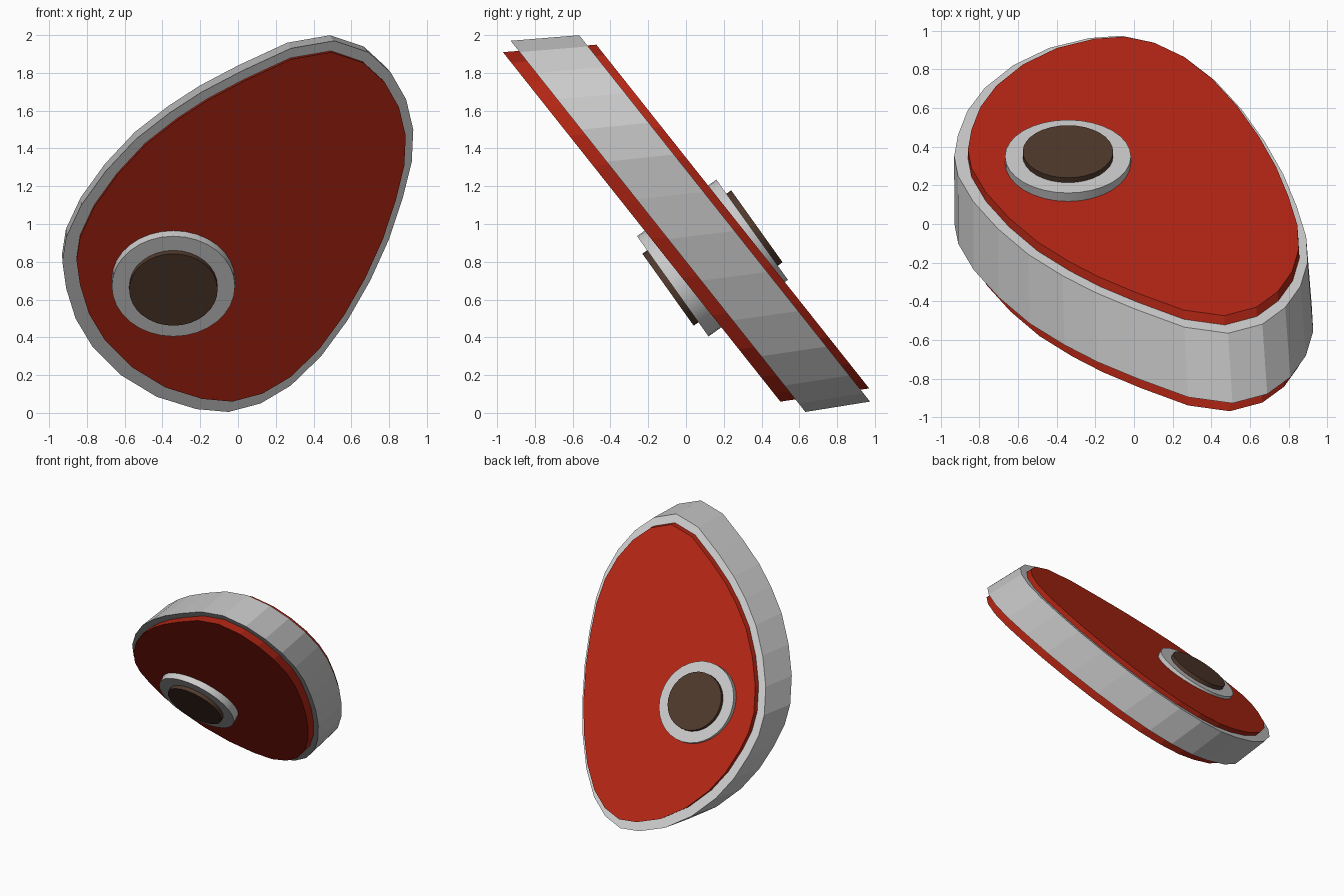
import bpy, bmesh
from mathutils import Vector

if "Cube" in bpy.data.objects:
    bpy.data.objects.remove(bpy.data.objects["Cube"])


def material(name, rgb):
    m = bpy.data.materials.new(name)
    m.diffuse_color = (*rgb, 1)
    m.use_nodes = True
    m.node_tree.nodes["Principled BSDF"].inputs["Base Color"].default_value = m.diffuse_color
    return m


# Egg-shaped outline of the front rim, as seen from the front (x, z)
OUTLINE = [(-0.05, 0.005), (0.12, 0.05), (0.28, 0.145), (0.44, 0.30), (0.58, 0.49),
           (0.70, 0.70), (0.80, 0.92), (0.87, 1.13), (0.92, 1.33), (0.928, 1.50),
           (0.89, 1.66), (0.81, 1.80), (0.69, 1.91), (0.51, 1.97), (0.28, 1.93),
           (0.02, 1.81), (-0.19, 1.70), (-0.36, 1.59), (-0.54, 1.45), (-0.70, 1.28),
           (-0.83, 1.10), (-0.91, 0.93), (-0.93, 0.80), (-0.91, 0.66), (-0.86, 0.50),
           (-0.77, 0.35), (-0.62, 0.20), (-0.43, 0.085), (-0.22, 0.02)]


def rim(sx, ox, sz, oz, y0):
    """Fit the outline onto a leaning plane crossing z = 0 at y0."""
    pts = [(sx * x + ox, sz * z + oz) for x, z in OUTLINE]
    return [(x, y0 - 0.794 * z, z) for x, z in pts]


def slab(name, front, back, mat=None):
    bm = bmesh.new()
    a = [bm.verts.new(p) for p in front]
    b = [bm.verts.new(p) for p in back]
    bm.faces.new(a)
    bm.faces.new(b[::-1])
    n = len(a)
    for i in range(n):
        j = (i + 1) % n
        bm.faces.new((a[j], a[i], b[i], b[j]))
    bmesh.ops.recalc_face_normals(bm, faces=bm.faces)
    me = bpy.data.meshes.new(name)
    bm.to_mesh(me)
    bm.free()
    ob = bpy.data.objects.new(name, me)
    bpy.context.collection.objects.link(ob)
    if mat:
        me.materials.append(mat)


# Fat rim and the meat that stands proud of it on both faces
slab("fat_rim", rim(1, 0, 1, 0, 0.636), rim(0.985, -0.015, 0.987, 0.055, 1.022))
slab("meat", rim(0.938, 0.0175, 0.9415, 0.055, 0.547),
     rim(0.922, -0.0025, 0.926, 0.125, 1.073), material("meat_red", (0.45, 0.019, 0.007)))


# Bone and marrow run through the slab
def disc(name, radius, depth, mat=None):
    axis = Vector((0, 0.814, 0.581))
    bpy.ops.mesh.primitive_cylinder_add(
        vertices=32, radius=radius, depth=depth, location=(-0.342, 0.14, 0.82),
        rotation=axis.to_track_quat('Z', 'Y').to_euler())
    ob = bpy.context.object
    ob.name = name
    if mat:
        ob.data.materials.append(mat)
    bpy.ops.object.shade_smooth_by_angle()


disc("bone", 0.326, 0.516)
disc("marrow", 0.234, 0.578, material("marrow_brown", (0.08, 0.041, 0.025)))
